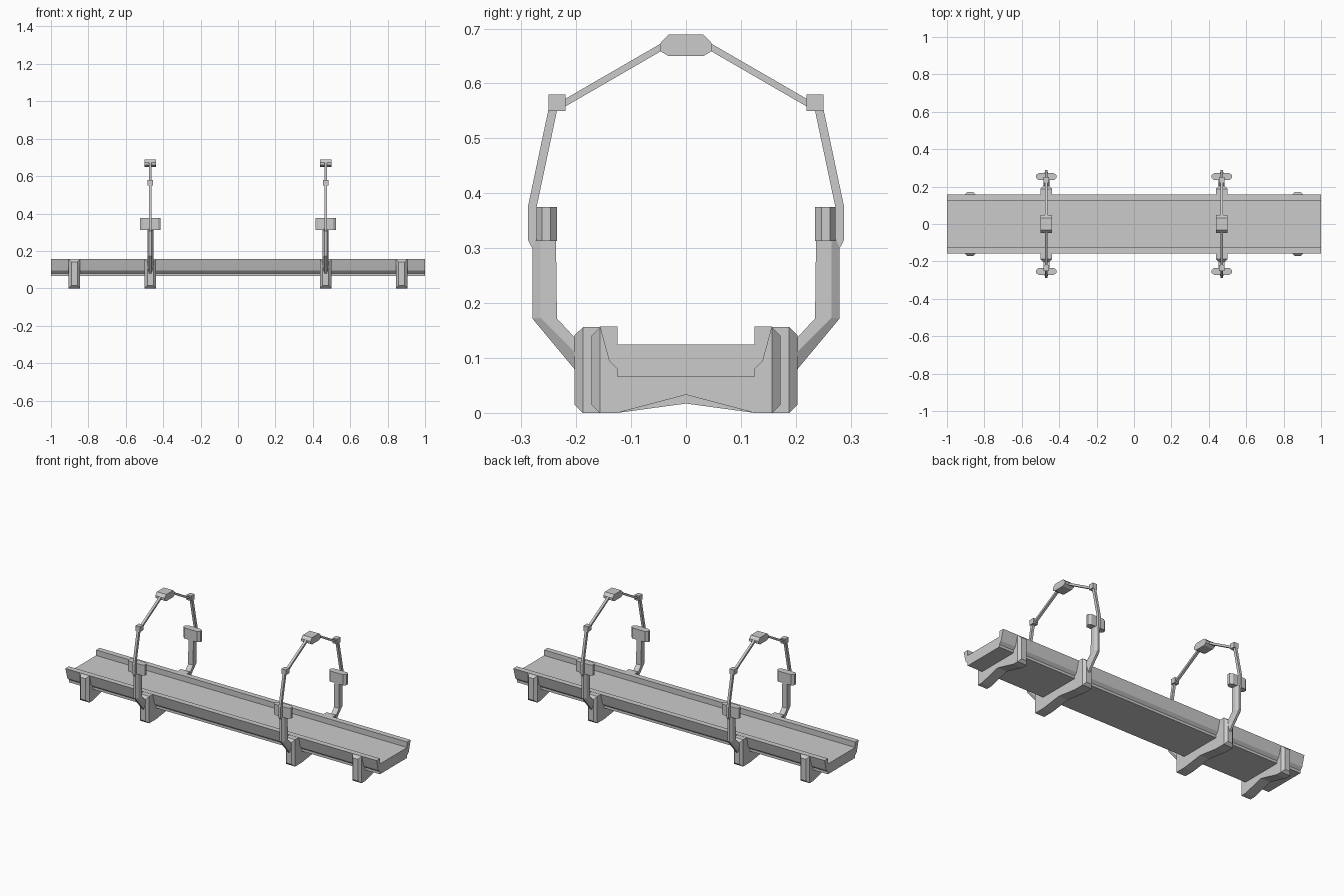
import bpy, bmesh

if "Cube" in bpy.data.objects:
    bpy.data.objects.remove(bpy.data.objects["Cube"])


def loft(name, rings):
    """Closed solid through equal-length rings of 3D points."""
    bm = bmesh.new()
    vs = [[bm.verts.new(p) for p in r] for r in rings]
    n = len(rings[0])
    for a, b in zip(vs, vs[1:]):
        for i in range(n):
            j = (i + 1) % n
            bm.faces.new((a[i], a[j], b[j], b[i]))
    bm.faces.new(vs[0])
    bm.faces.new(vs[-1])
    bmesh.ops.recalc_face_normals(bm, faces=bm.faces)
    me = bpy.data.meshes.new(name)
    bm.to_mesh(me)
    bm.free()
    ob = bpy.data.objects.new(name, me)
    bpy.context.collection.objects.link(ob)
    return ob


def slab(name, yz, x, half):
    """Side profile (y, z) extruded along x."""
    return loft(name, [[(x + s * half, y, z) for y, z in yz] for s in (-1, 1)])


def sym(pts):
    """Half profile plus its mirror image."""
    return pts + [(-y, z) for y, z in reversed(pts) if y != 0]


def rect(x, half, y, z0, z1):
    return [(x - half, y, z0), (x + half, y, z0), (x + half, y, z1), (x - half, y, z1)]


# Long channel-shaped bed
slab("channel_bed", sym([(0.125, 0.065), (0.125, 0.08), (0.14, 0.095), (0.157, 0.157),
                         (0.125, 0.157), (0.125, 0.125)]), 0, 1)


def support(name, x, w, arch):
    # Arched cross foot with raised ends
    slab(name, sym([(0, arch), (0.125, 0), (w, 0), (w, 0.156), (0.127, 0.156),
                    (0.127, 0.1)]), x, 0.03)
    # Chamfered end caps
    for s in (-1, 1):
        loft(name + "_cap", [rect(x, 0.03, s * w, 0, 0.156),
                             rect(x, 0.016, s * (w + 0.015), 0.015, 0.141)])


for x in (-0.875, 0.875):
    support("end_support", x, 0.157, 0.033)

for x in (-0.469, 0.469):
    support("hoop_support", x, 0.188, 0.017)
    for s in (-1, 1):
        # Bent arm with a ridged outer side: inner, ridge and outer points per station
        stations = [((0.185, 0.118), (0.187, 0.095), (0.195, 0.07)),
                    ((0.235, 0.172), (0.265, 0.173), (0.28, 0.172)),
                    ((0.237, 0.33), (0.265, 0.33), (0.28, 0.302))]
        loft("arm", [[(x - 0.016, s * i[0], i[1]), (x + 0.016, s * i[0], i[1]),
                      (x + 0.016, s * r[0], r[1]), (x + 0.006, s * o[0], o[1]),
                      (x - 0.006, s * o[0], o[1]), (x - 0.016, s * r[0], r[1])]
                     for i, r, o in stations])
        # Octagonal pad
        plan = [(0.04, 0.272), (0.055, 0.262), (0.055, 0.247), (0.042, 0.235),
                (-0.042, 0.235), (-0.055, 0.247), (-0.055, 0.262), (-0.04, 0.272)]
        loft("pad", [[(x + px, s * y, z) for px, y in plan] for z in (0.313, 0.375)])
        # Lower hoop rod
        slab("lower_rod", [(s * y, z) for y, z in
                           [(0.262, 0.3), (0.28, 0.3), (0.288, 0.315), (0.288, 0.375),
                            (0.25, 0.555), (0.234, 0.555), (0.272, 0.375), (0.262, 0.375)]],
             x, 0.007)
        # Joint block
        slab("joint", [(s * y, z) for y, z in
                       [(0.219, 0.55), (0.25, 0.55), (0.25, 0.58), (0.219, 0.58)]], x, 0.014)
        # Upper hoop rod
        slab("upper_rod", [(s * y, z) for y, z in
                           [(0.225, 0.555), (0.04, 0.662), (0.04, 0.676), (0.225, 0.569)]],
             x, 0.007)
    # Top plate of the hoop
    slab("top_plate", sym([(0.032, 0.65), (0.047, 0.659), (0.047, 0.673), (0.032, 0.689)]),
         x, 0.03)
